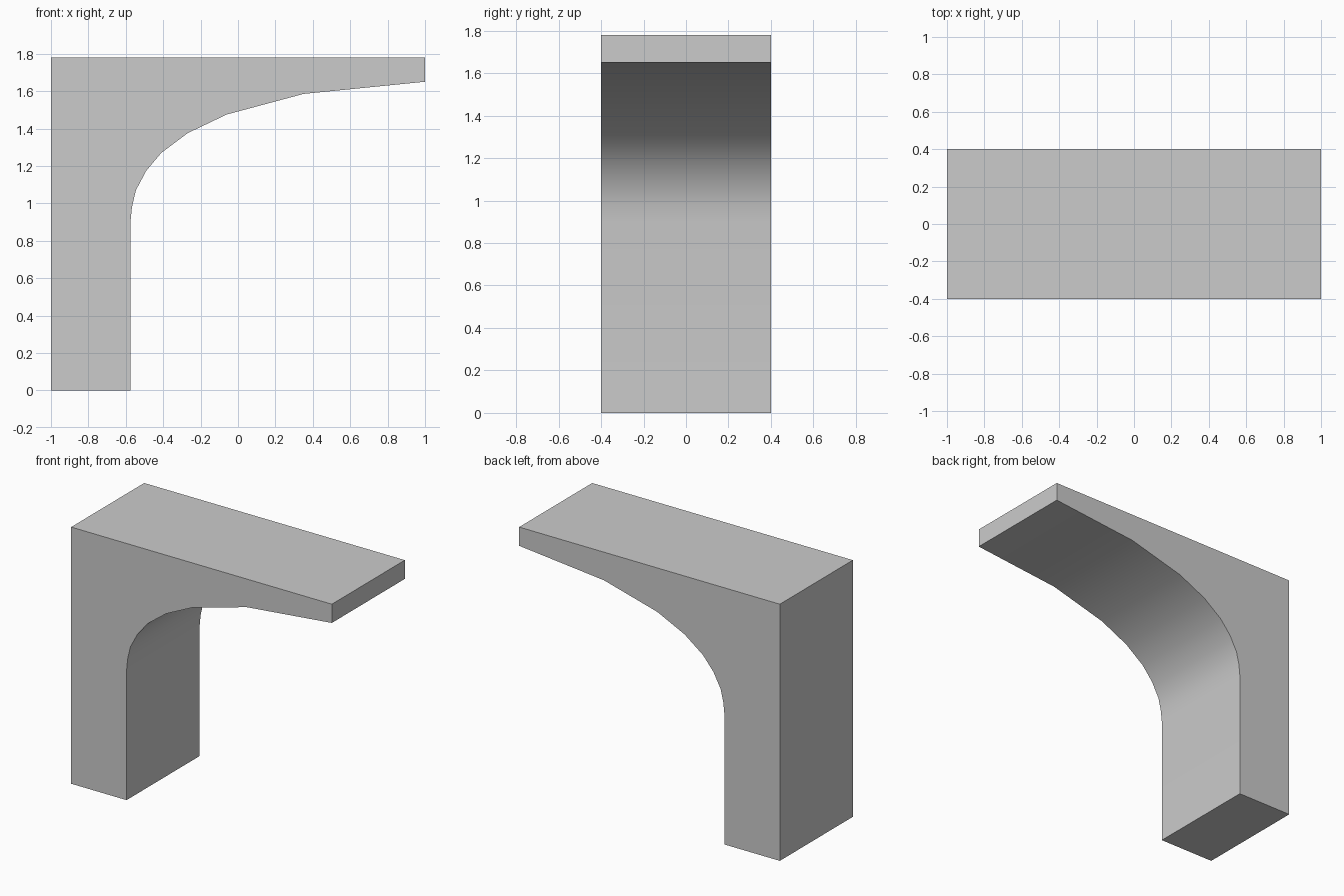
import bpy
import bmesh
import math

if "Cube" in bpy.data.objects:
    bpy.data.objects.remove(bpy.data.objects["Cube"])

HALF_DEPTH = 0.4

# Side profile (x, z): post, curved underside, tapered arm tip, flat top
profile = [
    (-1.0, 0.0), (-0.575, 0.0),
    (-0.575, 0.90), (-0.567, 0.98), (-0.546, 1.07), (-0.49, 1.175),
    (-0.41, 1.27), (-0.27, 1.375), (-0.06, 1.475), (0.35, 1.585),
    (1.0, 1.65), (1.0, 1.78), (-1.0, 1.78),
]

# Extrude the profile through the depth
bm = bmesh.new()
face = bm.faces.new([bm.verts.new((x, -HALF_DEPTH, z)) for x, z in profile])
result = bmesh.ops.extrude_face_region(bm, geom=[face], use_keep_orig=True)
new_verts = [g for g in result["geom"] if isinstance(g, bmesh.types.BMVert)]
bmesh.ops.translate(bm, verts=new_verts, vec=(0, 2 * HALF_DEPTH, 0))
bmesh.ops.recalc_face_normals(bm, faces=bm.faces)

mesh = bpy.data.meshes.new("curved_bracket")
bm.to_mesh(mesh)
bm.free()
bracket = bpy.data.objects.new("curved_bracket", mesh)
bpy.context.collection.objects.link(bracket)

# Smooth the curved underside, keep the block edges sharp
bpy.context.view_layer.objects.active = bracket
bracket.select_set(True)
bpy.ops.object.shade_smooth_by_angle(angle=math.radians(30))
